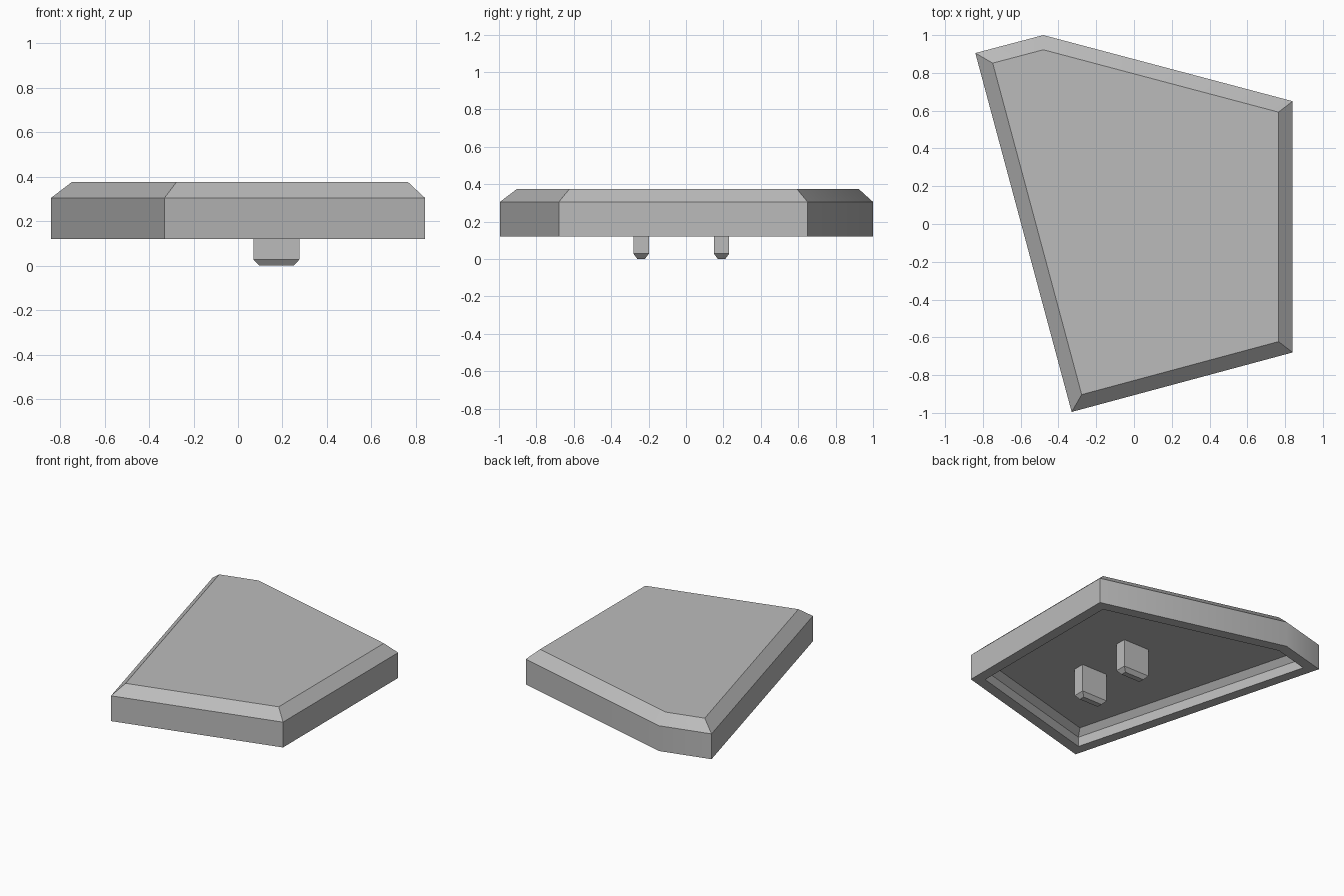
import bpy, bmesh, math
from mathutils import Vector

cube = bpy.data.objects.get("Cube")
if cube:
    bpy.data.objects.remove(cube, do_unlink=True)

# Single grey material
grey = bpy.data.materials.new("plain grey")
grey.use_nodes = True
colour = (0.5, 0.5, 0.5, 1)
grey.diffuse_color = colour
grey.node_tree.nodes["Principled BSDF"].inputs["Base Color"].default_value = colour


def inset(points, dist):
    """Move every side of a counter-clockwise outline inwards by dist."""
    pts = [Vector(p) for p in points]
    result = []
    for i, p in enumerate(pts):
        a = (p - pts[i - 1]).normalized()
        b = (pts[(i + 1) % len(pts)] - p).normalized()
        na, nb = Vector((-a.y, a.x)), Vector((-b.y, b.x))
        result.append(p + (na + nb) * dist / (1 + na.dot(nb)))
    return result


def loft(name, rings):
    """Bridge a list of (outline, z) rings and cap both ends."""
    bm = bmesh.new()
    loops = [[bm.verts.new((p[0], p[1], z)) for p in outline] for outline, z in rings]
    for low, high in zip(loops, loops[1:]):
        for i in range(len(low)):
            j = (i + 1) % len(low)
            bm.faces.new((low[i], low[j], high[j], high[i]))
    bm.faces.new(loops[0][::-1])
    bm.faces.new(loops[-1])
    bmesh.ops.recalc_face_normals(bm, faces=bm.faces)
    mesh = bpy.data.meshes.new(name)
    bm.to_mesh(mesh)
    bm.free()
    mesh.materials.append(grey)
    obj = bpy.data.objects.new(name, mesh)
    bpy.context.collection.objects.link(obj)
    return obj


# Hollow five-sided cap: recess ceiling, recess wall, rim, outer wall, bevelled top
outline = [(0.84, -0.68), (0.84, 0.65), (-0.48, 1.0), (-0.84, 0.905), (-0.33, -0.995)]
profile = [(0.115, 0.23), (0.075, 0.19), (0.075, 0.12), (0, 0.12), (0, 0.305), (0.075, 0.375)]
cap = loft("cap_shell", [(inset(outline, d), z) for d, z in profile])
bpy.ops.object.select_all(action='DESELECT')
cap.select_set(True)
bpy.context.view_layer.objects.active = cap
bpy.ops.object.shade_smooth_by_angle(angle=math.radians(30))


def rectangle(cx, cy, hx, hy):
    return [(cx - hx, cy - hy), (cx + hx, cy - hy), (cx + hx, cy + hy), (cx - hx, cy + hy)]


# Two mounting pegs with tapered tips, sunk slightly into the ceiling
for name, y in (("front_peg", -0.24), ("back_peg", 0.19)):
    body = rectangle(0.173, y, 0.104, 0.041)
    tip = rectangle(0.173, y, 0.077, 0.02)
    loft(name, [(tip, 0), (body, 0.028), (body, 0.24)])
